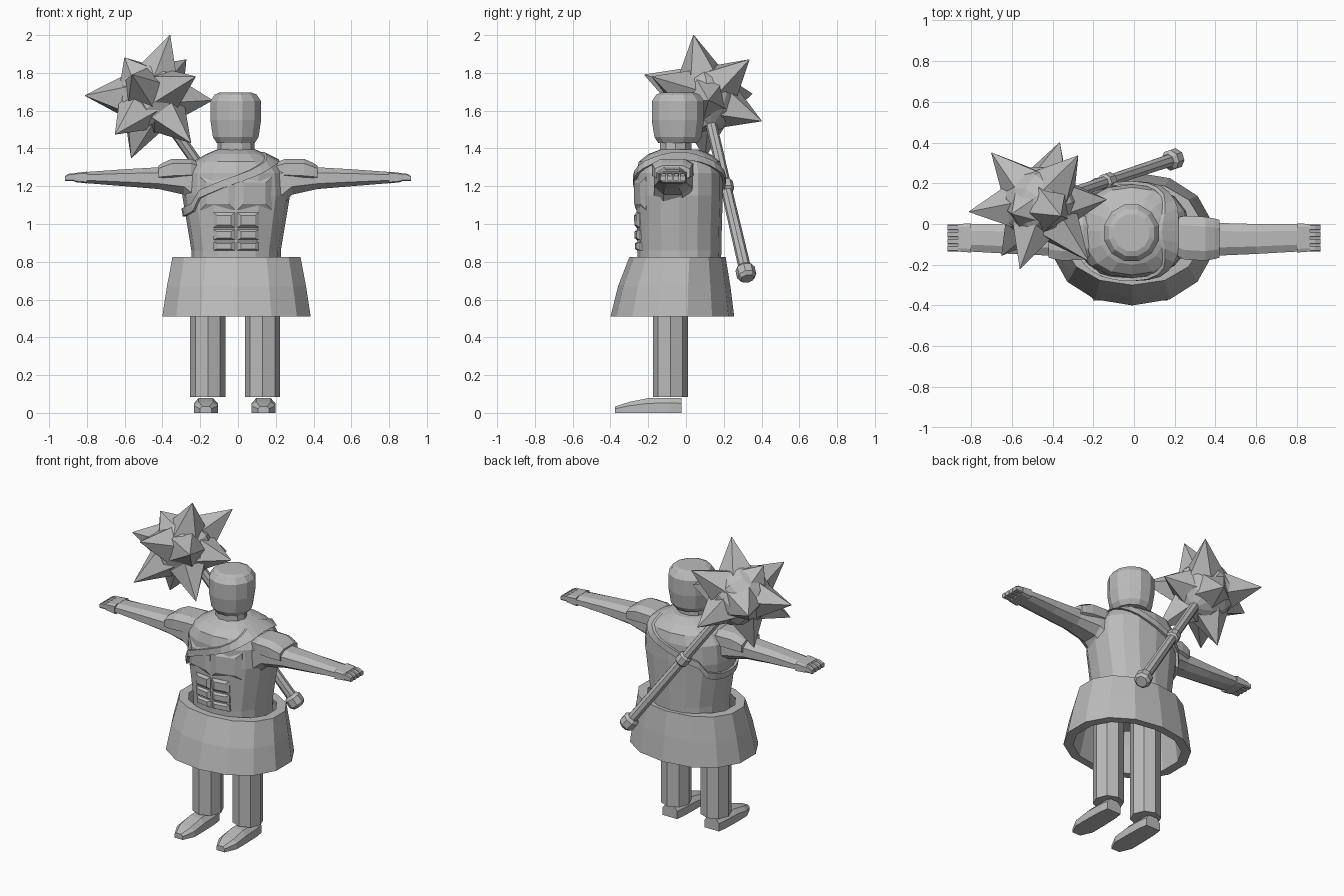
import bpy, bmesh, math
from mathutils import Vector

if "Cube" in bpy.data.objects:
    bpy.data.objects.remove(bpy.data.objects["Cube"])

GREY = bpy.data.materials.new("plain grey")
GREY.diffuse_color = (0.5, 0.5, 0.5, 1)
GREY.use_nodes = True
GREY.node_tree.nodes["Principled BSDF"].inputs["Base Color"].default_value = GREY.diffuse_color


def loft(name, rings, cap=True, loop=False):
    """Skin a list of equal-length point rings."""
    bm = bmesh.new()
    vs = [[bm.verts.new(p) for p in r] for r in rings]
    pairs = list(zip(vs, vs[1:])) + ([(vs[-1], vs[0])] if loop else [])
    for a, b in pairs:
        for i in range(len(a)):
            j = (i + 1) % len(a)
            bm.faces.new((a[i], a[j], b[j], b[i]))
    if cap and not loop:
        bm.faces.new(vs[0])
        bm.faces.new(vs[-1])
    bmesh.ops.recalc_face_normals(bm, faces=bm.faces)
    me = bpy.data.meshes.new(name)
    bm.to_mesh(me)
    bm.free()
    me.materials.append(GREY)
    ob = bpy.data.objects.new(name, me)
    bpy.context.collection.objects.link(ob)
    return ob


def spow(v, e):
    return math.copysign(abs(v) ** e, v)


def oval(cx, cy, z, rx, ry, n, e=1.0, turn=0.0):
    """Horizontal (super)ellipse ring."""
    out = []
    for i in range(n):
        a = 2 * math.pi * i / n + turn
        out.append((cx + rx * spow(math.cos(a), e), cy + ry * spow(math.sin(a), e), z))
    return out


def along(p, q, stations, n):
    """Rings around the line p-q; stations are (fraction, radius)."""
    p, q = Vector(p), Vector(q)
    d = (q - p).normalized()
    u = d.orthogonal().normalized()
    w = d.cross(u)
    return [[p.lerp(q, t) + r * (math.cos(2 * math.pi * i / n) * u + math.sin(2 * math.pi * i / n) * w)
             for i in range(n)] for t, r in stations]


def section(x, y0, y1, z0, z1, c):
    """Chamfered rectangle in the y-z plane; c = chamfer share."""
    a, b = c * (y1 - y0), c * (z1 - z0)
    return [(x, y0 + a, z0), (x, y1 - a, z0), (x, y1, z0 + b), (x, y1, z1 - b),
            (x, y1 - a, z1), (x, y0 + a, z1), (x, y0, z1 - b), (x, y0, z0 + b)]


def mirror_x(rings, s):
    return [[(s * p[0], p[1], p[2]) for p in r] for r in rings]


# torso
CX, CY = -0.01, -0.035
TORSO = [(0.74, .235, .22), (0.86, .237, .222), (1.0, .26, .225), (1.15, .285, .23),
         (1.27, .275, .23), (1.33, .23, .215), (1.37, .16, .165), (1.395, .10, .10)]
loft("torso", [oval(CX, CY, z, a, b, 16, 0.88) for z, a, b in TORSO])


def torso_at(z, ang, extra):
    """Point on the torso surface, pushed outwards."""
    for (z0, a0, b0), (z1, a1, b1) in zip(TORSO, TORSO[1:]):
        if z <= z1:
            break
    t = (z - z0) / (z1 - z0)
    a, b = a0 + t * (a1 - a0) + extra, b0 + t * (b1 - b0) + extra
    return Vector((CX + a * spow(math.cos(ang), .88), CY + b * spow(math.sin(ang), .88), z))


# shoulder strap running from one shoulder down under the other arm
rings = []
for i in range(28):
    a = 2 * math.pi * i / 28
    z = 1.245 + 0.125 * math.cos(a) - (0.05 if math.cos(a) < -.7 else 0)
    rings.append([torso_at(z - .03, a, 0), torso_at(z - .03, a, .016),
                  torso_at(z + .012, a, .016), torso_at(z + .012, a, 0)])
loft("strap", rings, loop=True)


def muscle(name, x0, x1, z0, z1, depth):
    """Shallow bevelled plate following the torso front."""
    out = []
    for k, d in ((0, -.03), (0, .002), (.18, depth)):
        ix, iz = k * (x1 - x0), k * (z1 - z0)
        ring = []
        for x, z in ((x0 + ix, z0 + iz), (x1 - ix, z0 + iz), (x1 - ix, z1 - iz), (x0 + ix, z1 - iz)):
            c = max(-1, min(1, (x - CX) / .27))
            a = -math.acos(spow(c, 1 / .88))
            p = torso_at(z, a, d)
            p.x = x
            ring.append(p)
        out.append(ring)
    loft(name, out)


# chest and stomach muscles
for s, side in ((-1, "right"), (1, "left")):
    def span(w):
        return sorted((CX + s * .006, CX + s * w))
    muscle(side + "_chest", *span(.19), 1.075, 1.25, .012)
    for k, (z0, z1) in enumerate(((.86, .905), (.915, .97), (.98, 1.06))):
        muscle(side + "_stomach_%d" % k, *span(.12), z0, z1, .014)

# neck and head
loft("neck", [oval(-.01, -.055, z, .098, .088, 10) for z in (1.34, 1.46)])
loft("head", [oval(-.012, -.043, z, r, r * 1.03, 12, 1, math.pi / 12) for z, r in
              ((1.43, .105), (1.46, .125), (1.55, .139), (1.65, .139), (1.685, .115), (1.695, .09))])

# skirt with thickness
SK = ((.51, .402, -.40, .255), (.67, .377, -.36, .235), (.825, .347, -.30, .21))
outer = [oval(-.008, (f + b) / 2, z, w, (b - f) / 2, 14, .93, math.pi / 2) for z, w, f, b in SK]
inner = [oval(-.008, (f + b) / 2, z, w - .06, (b - f) / 2 - .05, 14, .93, math.pi / 2) for z, w, f, b in SK[::-1]]
loft("skirt", outer + inner, loop=True)

# legs and feet
for x, side in ((-.16, "right"), (.13, "left")):
    loft(side + "_leg", [oval(x, -.083, z, .093, .093, 8) for z in (.085, .78)])
    fx = x + (-.01 if x < 0 else .005)
    foot = []
    for y, w, h in ((-.025, .052, .078), (-.08, .06, .08), (-.2, .064, .078), (-.3, .064, .058), (-.375, .03, .034)):
        foot.append([(fx - w, y, 0), (fx + w, y, 0), (fx + w, y, h * .65),
                     (fx + w * .6, y, h), (fx - w * .6, y, h), (fx - w, y, h * .65)])
    loft(side + "_foot", foot)

# arms, shoulder guards, hands and fingers
for s, side in ((-1, "right"), (1, "left")):
    arm = [section(*v, .25) for v in ((.2, -.17, .04, 1.06, 1.33), (.285, -.17, .03, 1.155, 1.325),
                                      (.42, -.155, .005, 1.185, 1.3), (.6, -.147, 0, 1.2, 1.29),
                                      (.81, -.135, 0, 1.217, 1.275))]
    loft(side + "_arm", mirror_x(arm, s))
    guard = [section(*v, .22) for v in ((.2, -.15, .03, 1.24, 1.325), (.25, -.175, .04, 1.235, 1.345),
                                        (.35, -.18, .035, 1.23, 1.345), (.395, -.172, .027, 1.23, 1.325),
                                        (.42, -.165, .02, 1.232, 1.31))]
    loft(side + "_shoulder_guard", mirror_x(guard, s))
    palm = [section(*v, .12) for v in ((.80, -.14, .003, 1.215, 1.277), (.865, -.135, 0, 1.222, 1.27))]
    loft(side + "_hand", mirror_x(palm, s))
    for k in range(4):
        y = -.134 + k * .034
        fin = [section(x, y, y + .029, 1.228, z, .15) for x, z in ((.85, 1.268), (.89, 1.268), (.915, 1.255))]
        loft(side + "_finger_%d" % k, mirror_x(fin, s))

# mace handle with collar and pommel
C, END = Vector((-.46, .1, 1.67)), Vector((.215, .325, .71))
loft("mace_handle", along(C, END, ((0, .03), (.5, .03), (.97, .033)), 8))
loft("mace_collar", along(C, END, ((.46, .03), (.47, .042), (.51, .042), (.52, .03)), 8))
loft("mace_pommel", along(C, END, ((.93, .035), (.945, .052), (.985, .052), (1, .036)), 8))

# mace ball, turned around the handle axis
R = .19
axis = (END - C).normalized()
loft("mace_ball", along(C - axis * R, C + axis * R,
                        [((1 - math.cos(t)) / 2, R * math.sin(t)) for t in
                         [math.pi * (k + .3) / 6.6 for k in range(7)]], 10))

# mace spikes
TIPS = [(-.36, .04, 2.0), (-.81, .06, 1.68), (-.6, .05, 1.88), (-.275, .335, 1.87),
        (-.225, -.18, 1.78), (-.135, .12, 1.655), (-.25, -.08, 1.43), (-.565, .1, 1.35),
        (-.65, -.155, 1.475), (-.56, -.22, 1.79), (-.365, .4, 1.545), (-.70, .35, 1.69)]
for k, tip in enumerate(TIPS):
    d = (Vector(tip) - C).normalized()
    loft("mace_spike_%d" % k, along(C + d * .125, tip, ((0, .125), (1, .002)), 5))
